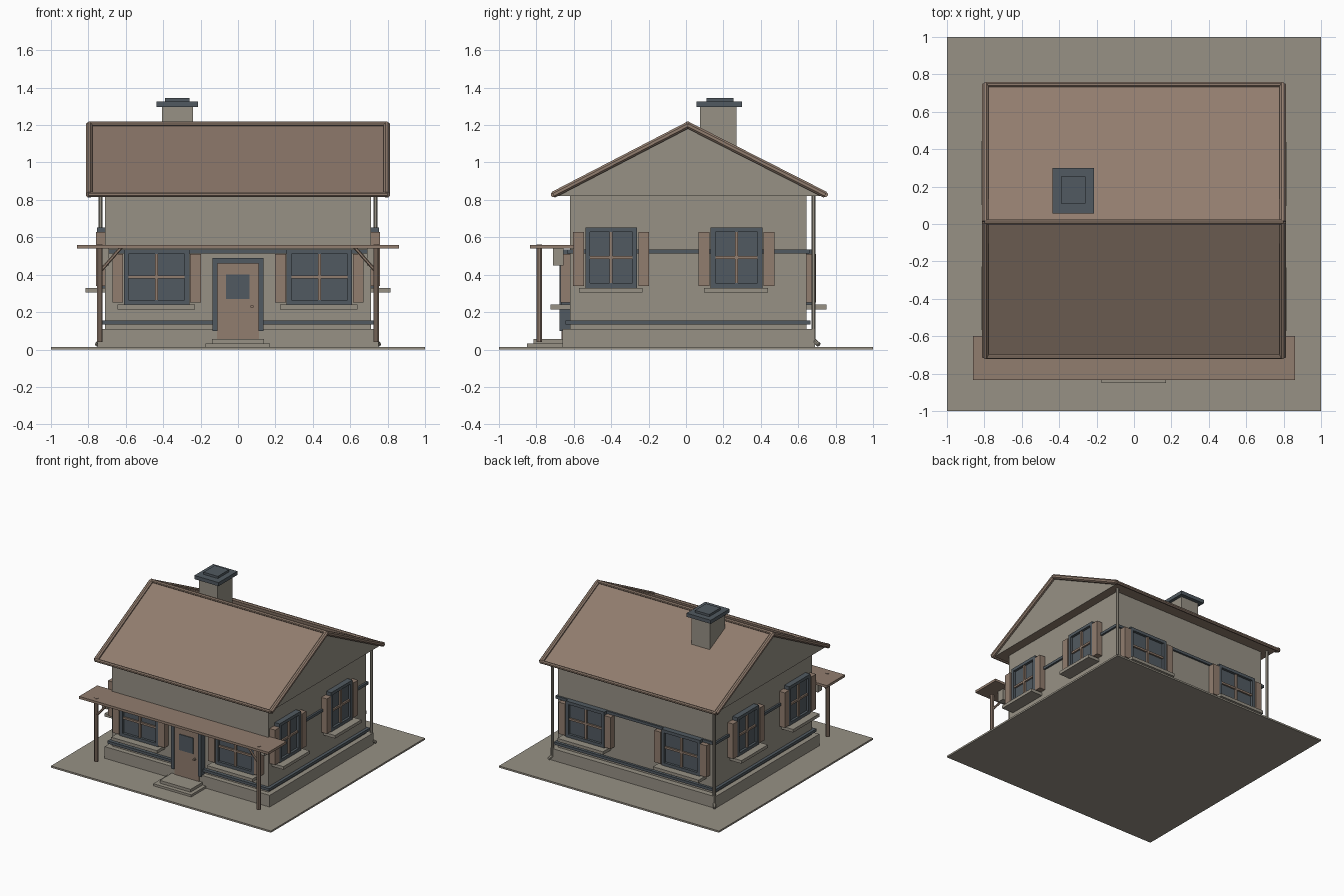
import bpy, math
from mathutils import Vector

if "Cube" in bpy.data.objects:
    bpy.data.objects.remove(bpy.data.objects["Cube"])


def mat(name, c):
    m = bpy.data.materials.new(name)
    m.diffuse_color = (*c, 1)
    m.use_nodes = True
    m.node_tree.nodes["Principled BSDF"].inputs["Base Color"].default_value = m.diffuse_color
    return m


STONE = mat("warm grey stone", (0.31, 0.285, 0.235))
WOOD = mat("brown wood", (0.285, 0.205, 0.157))
DARK = mat("slate blue grey", (0.083, 0.102, 0.119))


def mesh(name, verts, faces, *mats):
    me = bpy.data.meshes.new(name)
    me.from_pydata(verts, [], faces)
    for m in mats:
        me.materials.append(m)
    ob = bpy.data.objects.new(name, me)
    bpy.context.collection.objects.link(ob)
    return ob


def box(name, x, y, z, m, tf=None):
    """Box from (min, max) ranges; tf optionally maps each corner."""
    v = [Vector((a, b, c)) for a in x for b in y for c in z]
    if tf:
        v = [tf(p) for p in v]
    ob = mesh(name, v, [(0, 1, 3, 2), (4, 6, 7, 5), (0, 4, 5, 1),
                        (2, 3, 7, 6), (0, 2, 6, 4), (1, 5, 7, 3)], m)
    return ob


def bar(name, p, q, r, m, n=8):
    """Round bar between two points."""
    p, q = Vector(p), Vector(q)
    rot = (q - p).to_track_quat('Z', 'Y')
    ring = [rot @ Vector((r * math.cos(2 * math.pi * (i + .5) / n),
                          r * math.sin(2 * math.pi * (i + .5) / n), 0)) for i in range(n)]
    faces = [(i, (i + 1) % n, n + (i + 1) % n, n + i) for i in range(n)]
    faces += [tuple(range(n))[::-1], tuple(range(n, 2 * n))]
    return mesh(name, [p + c for c in ring] + [q + c for c in ring], faces, m)


# Ground slab, foundation, walls
box("yard_slab", (-1, 1), (-1, 1), (0, .014), STONE)
box("foundation", (-.75, .75), (-.66, .69), (.01, .11), STONE)
box("walls", (-.71, .71), (-.62, .645), (.1, .83), STONE)

# Dark bands around the walls
box("lower_band", (-.735, .735), (-.645, .665), (.133, .155), DARK)
box("upper_band", (-.725, .725), (-.635, .66), (.512, .534), DARK)

# Roof prism: grey gables, brown slopes and soffit
prof = [(-.71, .822), (.745, .822), (.01, 1.2)]
roof = mesh("roof", [(x, y, z) for x in (-.785, .785) for y, z in prof],
            [(2, 1, 0), (3, 4, 5), (0, 1, 4, 3), (1, 2, 5, 4), (2, 0, 3, 5)], WOOD, STONE)
for f in roof.data.polygons:
    f.material_index = 1 if abs(f.normal.x) > .9 else 0

# Round trim on ridge, eaves and rakes
for label, (y, z) in zip(("front_eave", "back_eave", "ridge"), prof):
    bar(label + "_trim", (-.8, y, z + .006), (.8, y, z + .006), .014, WOOD)
for s in (-1, 1):
    for label, (y, z) in zip(("front", "back"), prof):
        bar(label + "_rake_trim", (s * .795, y, z + .005), (s * .795, .01, 1.2), .019, WOOD)

# Chimney
box("chimney", (-.405, -.24), (.075, .27), (1, 1.3), STONE)
box("chimney_cap", (-.435, -.215), (.055, .3), (1.297, 1.327), DARK)
box("chimney_top", (-.39, -.26), (.11, .255), (1.32, 1.345), DARK)


def window(name, tf, w, h, gap):
    """Window on a wall: u across, d outward (as -y), z up from the sill."""
    def b(part, u, d, z, m):
        box(name + part, u, (-d[1], -d[0]), z, m, tf)
    t = .025
    b("_glass", (-w, w), (-.01, .025), (0, h), DARK)
    for s in (-1, 1):
        b("_jamb", sorted((s * w, s * (w - t))), (0, .045), (0, h), DARK)
        u = sorted((s * (w + gap), s * (w + gap + .058)))
        b("_shutter", u, (-.01, .05), (.01, h - .025), WOOD)
    b("_head", (-w, w), (0, .045), (h - t, h), DARK)
    b("_foot", (-w, w), (0, .045), (0, t), DARK)
    b("_mullion", (-.008, .008), (.02, .04), (t, h - t), WOOD)
    b("_crossbar", (-w + t, w - t), (.02, .038), (h / 2 - .008, h / 2 + .008), WOOD)
    b("_sill", (-w - .035, w + .03), (-.01, .105), (-.025, 0), STONE)


# Windows on all four sides
for s in (-1, 1):
    cx = s * .435
    window("front_window", lambda p: Vector((cx + p.x, -.62 + p.y, .24 + p.z)), .175, .295, .004)
    window("back_window", lambda p: Vector((cx - p.x, .645 - p.y, .24 + p.z)), .175, .295, .004)
    for cy in (-.4, .27):
        window("side_window", lambda p: Vector((s * (.71 - p.y), cy + s * p.x, .33 + p.z)),
               .138, .322, .007)

# Door with frame, pane and knob
for s in (-1, 1):
    box("door_jamb", sorted((s * .11, s * .135)), (-.675, -.6), (.1, .49), DARK)
box("door_head", (-.135, .135), (-.675, -.6), (.46, .49), DARK)
box("door", (-.112, .112), (-.666, -.6), (.05, .462), WOOD)
box("door_pane", (-.065, .062), (-.672, -.66), (.27, .4), DARK)
bar("door_knob", (.075, -.685, .23), (.075, -.66, .23), .009, WOOD)

# Front steps
box("lower_step", (-.175, .17), (-.85, -.65), (.01, .032), STONE)
box("upper_step", (-.14, .14), (-.815, -.65), (.03, .055), STONE)

# Porch canopy, posts, braces, brackets and rear downpipes
box("porch_canopy", (-.86, .86), (-.835, -.6), (.54, .56), WOOD)
for s in (-1, 1):
    bar("porch_post", (s * .738, -.785, .04), (s * .738, -.785, .562), .016, WOOD)
    bar("porch_brace", (s * .735, -.785, .42), (s * .625, -.785, .545), .009, WOOD, 6)
    box("porch_bracket", sorted((s * .69, s * .74)), (-.71, -.655), (.45, .54), STONE)
    bar("downpipe", (s * .735, .682, .05), (s * .735, .682, .82), .012, STONE)
    bar("downpipe_foot", (s * .735, .682, .05), (s * .755, .71, .025), .012, STONE)
